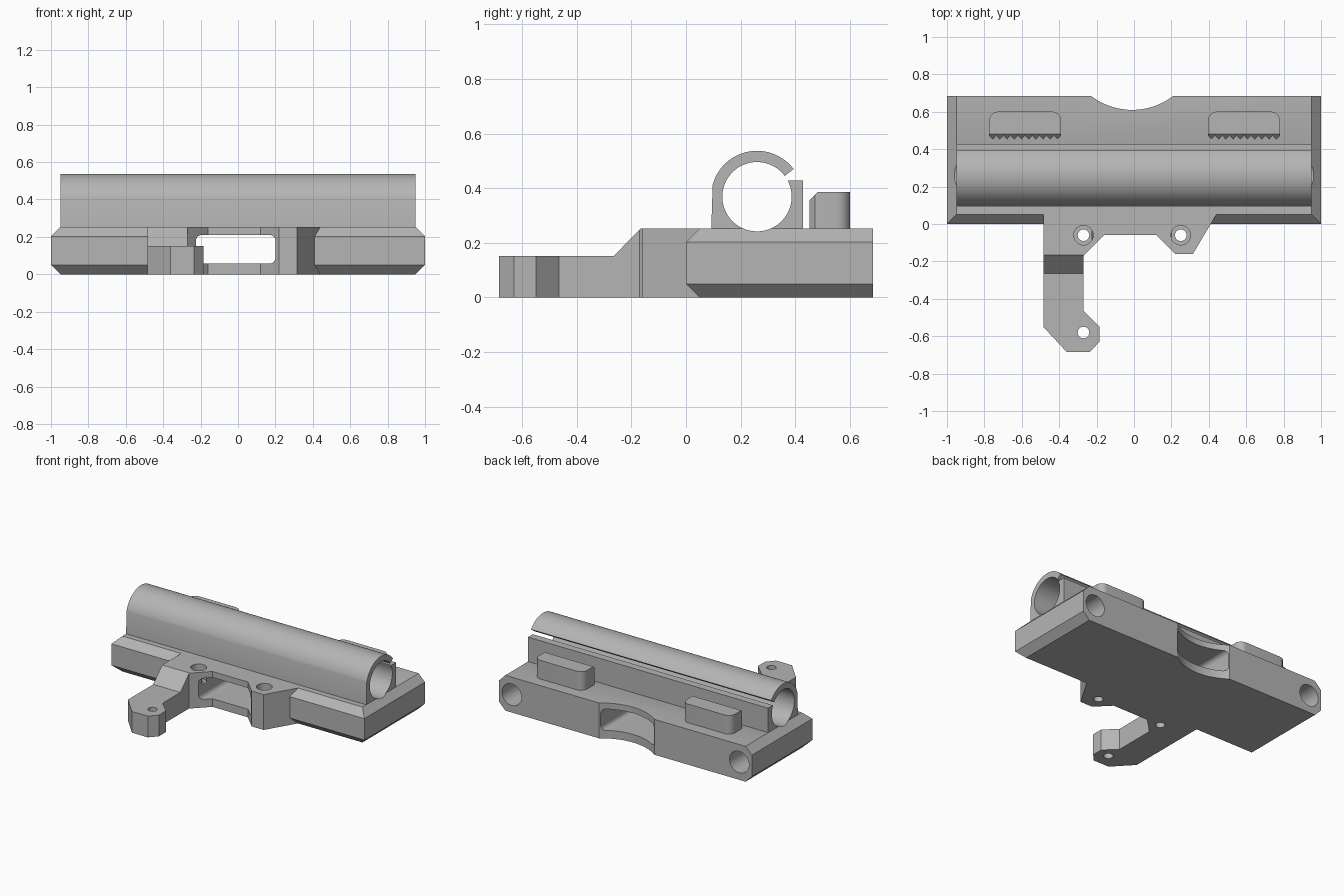
import bpy, bmesh
from math import radians, sin, cos

if "Cube" in bpy.data.objects:
    bpy.data.objects.remove(bpy.data.objects["Cube"], do_unlink=True)

TOP = 0.253
mat = bpy.data.materials.new("plain grey")
mat.use_nodes = True
GREY = (0.46, 0.46, 0.46, 1)
mat.diffuse_color = GREY
mat.node_tree.nodes["Principled BSDF"].inputs["Base Color"].default_value = GREY


def finish(name, bm):
    bmesh.ops.recalc_face_normals(bm, faces=bm.faces)
    mesh = bpy.data.meshes.new(name)
    bm.to_mesh(mesh)
    bm.free()
    mesh.materials.append(mat)
    ob = bpy.data.objects.new(name, mesh)
    bpy.context.collection.objects.link(ob)
    return ob


def prism(name, pts, axis, a, b):
    """Extrude a 2D outline along an axis from a to b."""
    place = {"x": lambda u, v: (a, u, v), "y": lambda u, v: (u, a, v),
             "z": lambda u, v: (u, v, a)}[axis]
    bm = bmesh.new()
    face = bm.faces.new([bm.verts.new(place(*p)) for p in pts])
    moved = bmesh.ops.extrude_face_region(bm, geom=[face])["geom"]
    step = tuple((b - a) * (axis == k) for k in "xyz")
    bmesh.ops.translate(bm, vec=step,
                        verts=[g for g in moved if isinstance(g, bmesh.types.BMVert)])
    return finish(name, bm)


def arc(cx, cy, r, start, end, n):
    angles = [radians(start + (end - start) * i / n) for i in range(n + 1)]
    return [(cx + r * cos(t), cy + r * sin(t)) for t in angles]


def circle(cx, cy, r, n=48):
    return arc(cx, cy, r, 0, 360, n)[:-1]


def combine(ob, tool, operation="DIFFERENCE"):
    mod = ob.modifiers.new(operation.lower(), "BOOLEAN")
    mod.operation = operation
    mod.solver = "EXACT"
    mod.object = tool
    bpy.context.view_layer.objects.active = ob
    bpy.ops.object.modifier_apply(modifier=mod.name)
    bpy.data.objects.remove(tool, do_unlink=True)


def smooth(ob):
    bpy.ops.object.select_all(action="DESELECT")
    ob.select_set(True)
    bpy.context.view_layer.objects.active = ob
    bpy.ops.object.shade_smooth_by_angle(angle=radians(25))


# Base plate, chamfered on the front and both ends
bm = bmesh.new()
rings = []
for z, d in ((0, 0.05), (0.05, 0), (0.203, 0), (TOP, 0.05)):
    corners = ((d - 1, d), (1 - d, d), (1 - d, 0.684), (d - 1, 0.684))
    rings.append([bm.verts.new((x, y, z)) for x, y in corners])
for low, high in zip(rings, rings[1:]):
    for i in range(4):
        j = (i + 1) % 4
        bm.faces.new((low[i], low[j], high[j], high[i]))
bm.faces.new(rings[0])
bm.faces.new(rings[-1])
body = finish("base_plate", bm)

# Front bracket with a long lowered arm on the right
outline = [(-0.485, 0.09), (-0.485, -0.55), (-0.36, -0.684), (-0.235, -0.684),
           (-0.185, -0.63), (-0.185, -0.55), (-0.27, -0.465), (-0.27, -0.17),
           (-0.16, -0.06), (0.12, -0.06), (0.22, -0.16), (0.315, -0.16),
           (0.44, 0.05), (0.44, 0.09)]
bracket = prism("bracket", outline, "z", 0, TOP)
step = [(-0.165, TOP), (-0.265, 0.152), (-0.8, 0.152), (-0.8, 0.5), (-0.165, 0.5)]
combine(bracket, prism("step_cutter", step, "x", -0.6, -0.1))
combine(body, bracket, "UNION")

# Screw holes, the upper two counterbored
for x, y in ((-0.27, -0.06), (0.25, -0.06), (-0.27, -0.58)):
    combine(body, prism("hole_cutter", circle(x, y, 0.031, 32), "z", -0.1, 0.4))
    if y > -0.1:
        combine(body, prism("counterbore", circle(x, y, 0.052, 32), "z", 0.15, 0.4))

# Strap slot through the middle and scallop in the back edge
slot = []
for cx, cz, start in ((0.17, 0.18, 0), (-0.195, 0.18, 90),
                      (-0.195, 0.088, 180), (0.17, 0.088, 270)):
    slot += arc(cx, cz, 0.03, start, start + 90, 6)
combine(body, prism("slot_cutter", slot, "y", -0.4, 0.9))
combine(body, prism("scallop_cutter", circle(-0.01, 0.97, 0.36, 96), "z", -0.1, 0.4))

# Round sockets in the back face
for x in (-0.9, 0.9):
    combine(body, prism("socket_cutter", circle(x, 0.127, 0.077), "y", 0.12, 0.8))

# Groove left in the plate by the clip bore
BORE = (0.26, 0.369, 0.127)
combine(body, prism("bore_cutter", circle(*BORE, 72), "x", -1.1, 1.1))
smooth(body)

# Open tube clip
profile = arc(0.26, 0.369, 0.168, 37, 165, 40)
profile += [(0.092, 0.235), (0.428, 0.235), (0.428, 0.428), (0.374, 0.428)]
profile += arc(*BORE, 26, -323, 72)
smooth(prism("tube_clip", profile, "x", -0.95, 0.95))

# Toothed tabs behind the clip, sloped along the front top edge
TEETH = 10
for name, x0, x1 in (("right_tab", -0.775, -0.39), ("left_tab", 0.395, 0.78)):
    pitch = (x1 - x0) / TEETH
    plan = []
    for i in range(TEETH):
        plan += [(x0 + i * pitch, 0.472), (x0 + (i + 0.5) * pitch, 0.452)]
    plan.append((x1, 0.472))
    plan += arc(x1 - 0.05, 0.551, 0.05, 0, 90, 10)
    plan += arc(x0 + 0.05, 0.551, 0.05, 90, 180, 10)
    tab = prism(name, plan, "z", 0.23, 0.386)
    slope = [(0.422, 0.326), (0.512, 0.416), (0.422, 0.416)]
    combine(tab, prism("slope_cutter", slope, "x", x0 - 0.1, x1 + 0.1))
    smooth(tab)
